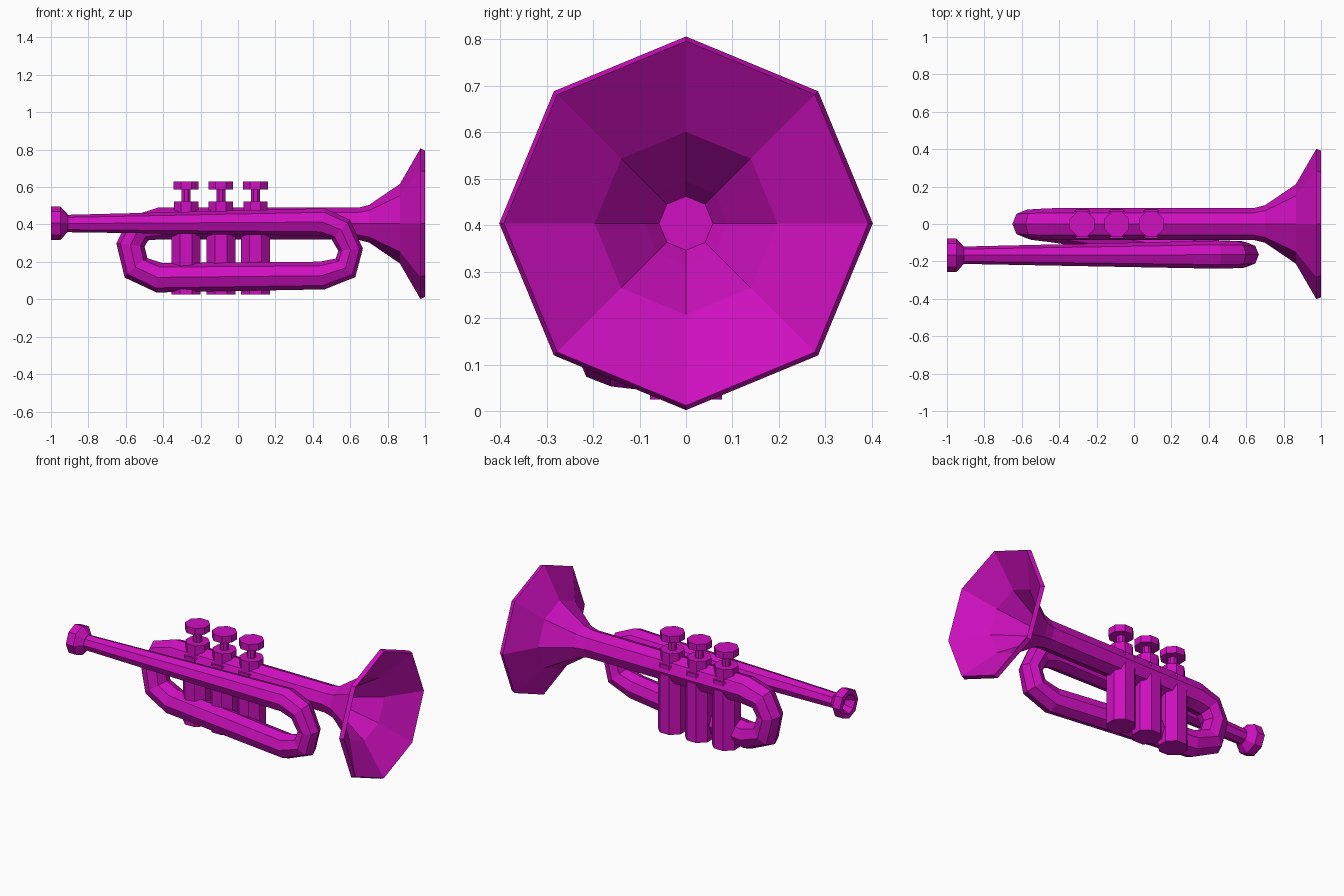
import bpy, bmesh, math
from mathutils import Vector

if "Cube" in bpy.data.objects:
    bpy.data.objects.remove(bpy.data.objects["Cube"])

SIDES = 8
mat = bpy.data.materials.new("magenta")
mat.diffuse_color = (0.62, 0.005, 0.52, 1)
mat.use_nodes = True
mat.node_tree.nodes["Principled BSDF"].inputs["Base Color"].default_value = mat.diffuse_color


def sweep(name, pts, axis=None, turn=0.0):
    """Octagonal skin through (x, y, z, radius) points; fixed axis makes a turned part."""
    bm = bmesh.new()
    pos = [Vector(p[:3]) for p in pts]
    rings = []
    for i, p in enumerate(pts):
        if axis:
            t = Vector(axis)
        else:
            a = (pos[i] - pos[i - 1]).normalized() if i else Vector()
            b = (pos[i + 1] - pos[i]).normalized() if i + 1 < len(pos) else Vector()
            t = (a + b).normalized()
        side = Vector((0, 1, 0))
        side = (side - side.dot(t) * t).normalized()
        up = t.cross(side)
        ring = []
        for k in range(SIDES):
            ang = 2 * math.pi * k / SIDES + turn
            ring.append(bm.verts.new(pos[i] + p[3] * (math.cos(ang) * side + math.sin(ang) * up)))
        rings.append(ring)
    for r0, r1 in zip(rings, rings[1:]):
        for k in range(SIDES):
            n = (k + 1) % SIDES
            bm.faces.new((r0[k], r0[n], r1[n], r1[k]))
    bm.faces.new(rings[0][::-1])
    bm.faces.new(rings[-1])
    bmesh.ops.recalc_face_normals(bm, faces=bm.faces)
    me = bpy.data.meshes.new(name)
    bm.to_mesh(me)
    bm.free()
    me.materials.append(mat)
    ob = bpy.data.objects.new(name, me)
    bpy.context.collection.objects.link(ob)
    return ob


# Tubing: lead pipe, right bend, lower run crossing back, left bend, main pipe
sweep("tubing", [
    (-0.93, -0.167, 0.405, 0.046), (0.45, -0.164, 0.413, 0.075),
    (0.55, -0.164, 0.372, 0.072), (0.602, -0.164, 0.265, 0.066),
    (0.575, -0.164, 0.168, 0.072), (0.45, -0.162, 0.127, 0.075),
    (-0.42, -0.02, 0.115, 0.08), (-0.545, -0.005, 0.168, 0.08),
    (-0.575, 0, 0.29, 0.076), (-0.53, 0, 0.378, 0.08),
    (-0.42, 0, 0.405, 0.085), (0.66, 0, 0.405, 0.085)])

# Flared bell with hollow inside
bell = [(0.64, 0.085), (0.70, 0.10), (0.865, 0.212), (0.975, 0.402), (1.0, 0.392),
        (0.865, 0.197), (0.72, 0.09), (0.67, 0.058)]
sweep("bell", [(x, 0, 0.404, r) for x, r in bell], (1, 0, 0))

# Mouthpiece with a cup recess
cup = [(-0.91, 0.047), (-0.95, 0.09), (-1.0, 0.09), (-1.0, 0.06), (-0.95, 0.035)]
sweep("mouthpiece", [(x, -0.167, 0.407, r) for x, r in cup], (1, 0, 0))

# Three valves: casing, neck, stem and finger button
valve = [(0.025, 0.084), (0.45, 0.084), (0.45, 0.07), (0.522, 0.07), (0.522, 0.026),
         (0.588, 0.026), (0.588, 0.072), (0.63, 0.072)]
for i, x in enumerate((-0.277, -0.092, 0.093)):
    sweep(f"valve_{i + 1}", [(x, 0, z, r) for z, r in valve], (0, 0, 1), math.pi / 8)
